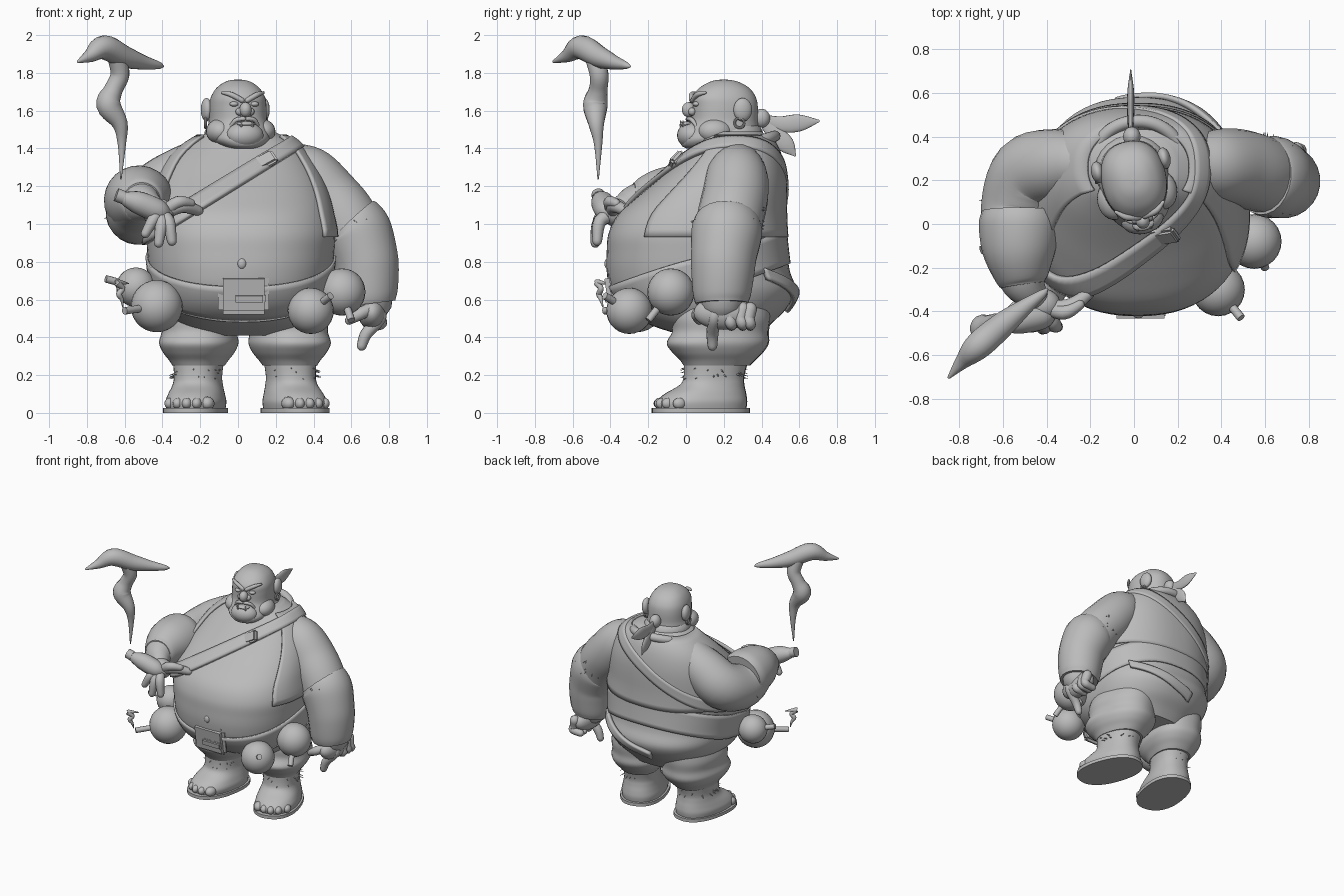
import bpy, bmesh, math, random
from mathutils import Vector, Matrix

if "Cube" in bpy.data.objects:
    bpy.data.objects.remove(bpy.data.objects["Cube"])
random.seed(4)

grey = bpy.data.materials.new("plain grey")
grey.diffuse_color = (0.5, 0.5, 0.5, 1)
grey.use_nodes = True
grey.node_tree.nodes["Principled BSDF"].inputs["Base Color"].default_value = grey.diffuse_color


def make(name, bm):
    bmesh.ops.recalc_face_normals(bm, faces=bm.faces)
    me = bpy.data.meshes.new(name)
    bm.to_mesh(me)
    bm.free()
    me.materials.append(grey)
    me.shade_smooth()
    me.set_sharp_from_angle(angle=math.radians(42))
    ob = bpy.data.objects.new(name, me)
    bpy.context.collection.objects.link(ob)
    return ob


def spline(pts, n=5):
    """Smooth curve through tuples of any length."""
    p = [pts[0]] + list(pts) + [pts[-1]]
    out = []
    for i in range(1, len(p) - 2):
        for k in range(n):
            t = k / n
            out.append(tuple(0.5 * (2 * b + (c - a) * t + (2 * a - 5 * b + 4 * c - d) * t * t
                                    + (3 * b - a - 3 * c + d) * t ** 3)
                             for a, b, c, d in zip(p[i - 1], p[i], p[i + 1], p[i + 2])))
    return out + [tuple(pts[-1])]


def skin(name, rings):
    bm = bmesh.new()
    vs = [[bm.verts.new(c) for c in r] for r in rings]
    m = len(vs[0])
    for a, b in zip(vs, vs[1:]):
        for i in range(m):
            bm.faces.new((a[i], a[(i + 1) % m], b[(i + 1) % m], b[i]))
    bm.faces.new(vs[0])
    bm.faces.new(vs[-1])
    return make(name, bm)


def tube(name, pts, sides=16, n=5, rounded=True):
    """Round sweep along (x, y, z, radius) points."""
    s = [(Vector(p[:3]), max(p[3], 0.002)) for p in spline(pts, n)]
    if rounded:
        d0 = (s[0][0] - s[1][0]).normalized()
        d1 = (s[-1][0] - s[-2][0]).normalized()
        cap = [(math.sin(a), math.cos(a)) for a in (0.5, 1.0, 1.4)]
        s = ([(s[0][0] + d0 * s[0][1] * h, s[0][1] * w) for h, w in reversed(cap)] + s
             + [(s[-1][0] + d1 * s[-1][1] * h, s[-1][1] * w) for h, w in cap])
    rings, nrm = [], Vector((0.31, 0.2, 0.93))
    for i, (c, r) in enumerate(s):
        t = (s[min(i + 1, len(s) - 1)][0] - s[max(i - 1, 0)][0]).normalized()
        nrm = (nrm - t * nrm.dot(t)).normalized()
        bi = t.cross(nrm)
        rings.append([c + (nrm * math.cos(a) + bi * math.sin(a)) * r
                      for a in (2 * math.pi * k / sides for k in range(sides))])
    return skin(name, rings)


def section(sec, t, e=2.3):
    z, cx, rx, y0, y1 = sec
    c, s = math.cos(t), math.sin(t)
    return Vector((cx + rx * math.copysign(abs(c) ** (2 / e), c),
                   (y0 + y1) / 2 + (y1 - y0) / 2 * math.copysign(abs(s) ** (2 / e), s), z))


def loft(name, secs, sides=40):
    return skin(name, [[section(s, 2 * math.pi * k / sides) for k in range(sides)] for s in spline(secs)])


def ball(name, loc, rad, rz=0, seg=24):
    bm = bmesh.new()
    bmesh.ops.create_uvsphere(bm, u_segments=seg, v_segments=seg // 2 + 2, radius=1)
    ob = make(name, bm)
    ob.location, ob.scale, ob.rotation_euler = loc, (rad if isinstance(rad, tuple) else (rad,) * 3), (0, 0, rz)
    return ob


def plate(name, loc, size, rot=(0, 0, 0), bev=0.012):
    bm = bmesh.new()
    bmesh.ops.create_cube(bm, size=1, matrix=Matrix.Diagonal((*size, 1)))
    bmesh.ops.bevel(bm, geom=bm.edges[:], offset=bev, segments=2, affect='EDGES')
    ob = make(name, bm)
    ob.location, ob.rotation_euler = loc, rot


def hairs(name, centre, rad, count):
    """Short bristles standing out around an upright limb."""
    bm = bmesh.new()
    for _ in range(count):
        a = random.uniform(0, 6.28)
        d = Vector((math.cos(a), math.sin(a), 0))
        p = Vector(centre) + Vector((d.x * rad[0], d.y * rad[1], random.uniform(-rad[2], rad[2])))
        q = (d + Vector((0, 0, -0.3))).to_track_quat('Z', 'Y').to_matrix().to_4x4()
        bmesh.ops.create_cone(bm, cap_ends=True, segments=4, radius1=0.005, radius2=0.001,
                              depth=0.04, matrix=Matrix.Translation(p) @ q)
    make(name, bm)


# Torso with big belly: z, centre x, half width, front y, back y
TORSO = [(.41, .03, .28, -.02, .40), (.47, .03, .36, -.20, .45), (.55, .02, .43, -.33, .53),
         (.65, .015, .47, -.40, .58), (.75, .015, .485, -.42, .55), (.85, .015, .495, -.42, .535),
         (.95, .015, .50, -.41, .525), (1.05, .01, .485, -.36, .52), (1.15, .01, .46, -.25, .52),
         (1.25, .01, .42, -.13, .515), (1.35, .01, .36, -.02, .495), (1.43, .02, .28, .06, .46),
         (1.49, .02, .17, .10, .40)]
DENSE = spline(TORSO, 10)
loft("torso", TORSO, 64)


def on_torso(z, t):
    z = min(max(z, .42), 1.485)
    for a, b in zip(DENSE, DENSE[1:]):
        if a[0] <= z <= b[0]:
            f = (z - a[0]) / (b[0] - a[0])
            return section(tuple(u + (v - u) * f for u, v in zip(a, b)), t)


def wrap(name, t0, t1, edge, thick, nt=60, nv=6):
    """Cloth lying on the torso; edge(angle, v) gives the height, v from 0 to 1."""
    bm = bmesh.new()
    ang = [math.radians(t0 + (t1 - t0) * i / nt) for i in range(nt + 1)]
    g = [[bm.verts.new(on_torso(edge(t, j / nv), t)) for j in range(nv + 1)] for t in ang]
    for a, b in zip(g, g[1:]):
        for j in range(nv):
            bm.faces.new((a[j], b[j], b[j + 1], a[j + 1]))
    bmesh.ops.remove_doubles(bm, verts=bm.verts, dist=1e-5)
    ob = make(name, bm)
    m = ob.modifiers.new("thickness", 'SOLIDIFY')
    m.thickness, m.offset = thick, 1


def strap_height(t, v):
    lo, hi = .5, 1.48
    for _ in range(25):
        mid = (lo + hi) / 2
        if mid < 1.19 + .09 * v + .62 * on_torso(mid, t).x:
            lo = mid
        else:
            hi = mid
    return lo


# Clothing on the torso
wrap("vest", -32, 212, lambda t, v: .93 + v * .53, .016, nv=14)
wrap("belt", 0, 360, lambda t, v: .64 + .15 * math.sin(t) + v * .18, .012, 90)
wrap("shoulder_strap", 0, 360, strap_height, .025, 90, 4)
wrap("sash_tail", 42, 100, lambda t, v: .71 - .16 * (t - .7) + v * .06, .025, 24, 4)
plate("strap_buckle", (.14, -.055, 1.33), (.13, .04, .09), (-.75, -.5, .15))
plate("belt_buckle", (.03, -.39, .63), (.27, .06, .22), (.15, 0, 0), .025)
plate("buckle_bar", (.06, -.41, .605), (.17, .04, .06), (.15, 0, 0))
tube("collar", [(.20 * math.cos(a) + .02, .29 + .18 * math.sin(a), 1.41 + .055 * math.sin(a), .03)
                for a in (math.radians(-10 + 20 * i) for i in range(11))])
ball("navel", (.02, -.412, .79), (.025, .02, .03))

# Legs and feet, turned slightly outward
for side, x, turn in (("right", -.22, -10), ("left", .295, 18)):
    rz = math.radians(turn)
    parts = [loft("%s_trouser" % side, [(.25, 0, .135, -.11, .24), (.28, 0, .155, -.13, .27), (.32, 0, .185, -.17, .31),
                                        (.37, 0, .205, -.20, .34), (.43, 0, .195, -.17, .34), (.50, 0, .20, -.17, .35),
                                        (.58, 0, .18, -.15, .35)]),
             loft("%s_foot" % side, [(.02, 0, .15, -.25, .22), (.06, 0, .155, -.255, .225), (.10, 0, .145, -.215, .22),
                                     (.15, 0, .13, -.13, .21), (.20, 0, .125, -.11, .21), (.30, 0, .135, -.11, .24)]),
             loft("%s_sole" % side, [(0, 0, .165, -.285, .24), (.025, 0, .165, -.285, .24)])]
    for ob in parts:
        ob.location, ob.rotation_euler = (x, .1, 0), (0, 0, rz)
    inner = 1 if x < 0 else -1
    for i in range(5):
        lx = inner * (.095 - .052 * i)
        ly = -.03 - .21 * math.sqrt(1 - (lx / .16) ** 2)
        ball("%s_toe" % side, (x + lx * math.cos(rz) - ly * math.sin(rz), .1 + lx * math.sin(rz) + ly * math.cos(rz), .05),
             (.036, .045, .036) if i == 0 else (.027, .036, .03), rz, 14)
    hairs("%s_leg_hair" % side, (x, .15, .21), (.125, .16, .03), 22)

# Left arm hanging down
tube("left_arm", [(.28, .28, 1.31, .13), (.37, .27, 1.25, .165), (.47, .26, 1.14, .175), (.575, .23, 1.01, .175),
                  (.66, .20, .82, .16), (.70, .19, .60, .12)], 24)
tube("left_cuff", [(.59, .22, 1.00, .178), (.63, .215, .95, .188), (.672, .20, .83, .175), (.685, .195, .74, .168),
                   (.69, .19, .63, .155), (.695, .19, .58, .14)], 24, rounded=False)
hairs("left_arm_hair", (.59, .22, 1.03), (.17, .18, .06), 24)
ball("left_palm", (.71, .2, .53), (.075, .16, .09))
for i, y in enumerate((.16, .24, .30, .34)):
    tip = [(.68, y - .02, .42, .032), (.655, y - .02, .355, .026)] if i == 0 else [(.755, y, .47, .03), (.69, y, .46, .026)]
    tube("left_finger", [(.74, y, .55, .036), (.75, y - .01, .50, .034)] + tip, 12)
tube("left_thumb", [(.70, .09, .55, .035), (.64, .06, .52, .032), (.59, .07, .49, .024)], 12)

# Right arm bent forward
tube("right_arm", [(-.26, .28, 1.29, .14), (-.36, .27, 1.21, .165), (-.48, .23, 1.11, .175), (-.53, .08, 1.06, .17),
                   (-.53, -.08, 1.10, .155), (-.51, -.25, 1.11, .11), (-.46, -.33, 1.09, .07)], 24)
tube("right_cuff", [(-.525, .06, 1.12, .17), (-.525, .0, 1.125, .185), (-.525, -.12, 1.13, .17),
                    (-.515, -.24, 1.12, .125), (-.51, -.28, 1.12, .10)], 24, rounded=False)
hairs("right_arm_hair", (-.52, .10, 1.1), (.17, .17, .08), 24)
ball("right_palm", (-.42, -.37, 1.06), (.085, .075, .075))
for tip, r in (((-.21, -.32, 1.07), .034), ((-.25, -.37, 1.11), .03), ((-.35, -.47, .91), .032),
               ((-.42, -.48, .90), .032), ((-.49, -.47, .95), .03)):
    mid = (Vector((-.41, -.38, 1.06)) + Vector(tip)) / 2 + Vector((.01, -.03, .03))
    tube("right_finger", [(-.41, -.38, 1.05, r * 1.1), (*mid, r * 1.1), (*tip, r * .8)], 12)
tube("flask", [(-.37, -.40, 1.06, .03), (-.42, -.42, 1.07, .06), (-.52, -.44, 1.11, .062),
               (-.58, -.455, 1.13, .045), (-.61, -.46, 1.145, .03)], 16)
tube("flask_cap", [(-.605, -.46, 1.14, .036), (-.645, -.465, 1.155, .036)], 16, rounded=False)

# Smoke plume above the flask
tube("smoke_stem", [(-.62, -.465, 1.24, .004), (-.615, -.465, 1.42, .022), (-.625, -.475, 1.53, .042),
                    (-.685, -.48, 1.63, .066), (-.66, -.465, 1.71, .05), (-.625, -.46, 1.79, .05), (-.64, -.485, 1.88, .05)])
tube("smoke_top", [(-.845, -.70, 1.86, .008), (-.785, -.63, 1.89, .035), (-.71, -.555, 1.935, .064),
                   (-.60, -.46, 1.885, .058), (-.50, -.38, 1.855, .038), (-.42, -.32, 1.84, .02), (-.40, -.30, 1.835, .008)])

# Bombs with fuses, hung on the belt
for loc, r, tip in (((.55, -.08, .64), .125, (.60, -.20, .49)), ((.385, -.30, .54), .122, (.49, -.43, .62)),
                    ((-.43, -.26, .565), .138, (-.60, -.43, .54)), ((-.54, -.07, .665), .105, (-.70, -.12, .71))):
    ball("bomb", loc, r)
    d = (Vector(tip) - Vector(loc)).normalized()
    tube("fuse", [(*(Vector(loc) + d * r * .9), .02), (*tip, .02)], 10, rounded=False)
tube("small_smoke", [(-.61, -.44, .56, .003), (-.615, -.45, .60, .01), (-.63, -.46, .63, .016),
                     (-.61, -.45, .66, .014), (-.64, -.47, .69, .018), (-.58, -.42, .685, .003)], 10)

# Head, turned slightly toward +x
TURN = math.radians(12)


def face(x, y, z):
    y -= .2
    return (x * math.cos(TURN) - y * math.sin(TURN), .2 + x * math.sin(TURN) + y * math.cos(TURN), z)


head = loft("head", [(1.40, 0, .06, -.20, -.04), (1.415, 0, .11, -.225, .05), (1.45, 0, .155, -.23, .15), (1.50, 0, .16, -.20, .18),
                     (1.55, 0, .15, -.175, .18), (1.62, 0, .148, -.172, .18), (1.67, 0, .14, -.17, .17),
                     (1.715, 0, .115, -.135, .14), (1.745, 0, .08, -.09, .095), (1.76, 0, .045, -.05, .05), (1.765, 0, .005, -.005, .005)])
head.location, head.rotation_euler = (0, .2, 0), (0, 0, TURN)
for name, p, r in (("beard", (0, .025, 1.47), (.10, .075, .07)), ("nose", (0, .01, 1.605), (.032, .036, .04)),
                   ("neck", (0, .25, 1.47), (.17, .16, .10)), ("lip", (0, -.005, 1.53), (.05, .03, .014))):
    ball(name, face(*p), r, TURN)
for s in (-1, 1):
    ball("jowl", face(s * .115, .13, 1.49), (.07, .09, .065), TURN)
    ball("eye", face(s * .055, .04, 1.635), (.024, .02, .014), TURN, 14)
    ball("nostril", face(s * .03, .022, 1.595), .021, 0, 14)
    tube("eyebrow", [(*face(s * .11, .075, 1.695), .008), (*face(s * .07, .042, 1.685), .014), (*face(s * .015, .03, 1.655), .014)], 10)
    tube("moustache", [(*face(s * .01, .008, 1.557), .012), (*face(s * .05, .018, 1.55), .012), (*face(s * .08, .04, 1.51), .008)], 10)
    tube("tooth", [(*face(s * .03, -.025, 1.52), .008), (*face(s * .03, -.027, 1.545), .003)], 8)
    ball("ear", face(s * .155, .27, 1.605), (.03, .05, .062), TURN)
    c = face(s * .165, .25, 1.535)
    tube("earring", [(c[0], c[1] + .026 * math.cos(a), c[2] + .026 * math.sin(a), .007)
                     for a in (math.pi * k / 4 for k in range(9))], 8, 3, False)

# Knotted head scarf with two flat tails
ball("scarf_knot", (-.01, .40, 1.56), (.04, .045, .05))
for name, pts in (("upper_scarf_tail", [(0, .41, 1.56, .02), (0, .50, 1.53, .04), (0, .60, 1.535, .045), (0, .70, 1.545, .008)]),
                  ("lower_scarf_tail", [(0, .40, 1.55, .02), (0, .46, 1.49, .04), (0, .53, 1.42, .045), (0, .575, 1.365, .008)])):
    ob = tube(name, pts)
    ob.scale.x, ob.location.x = .35, -.015
